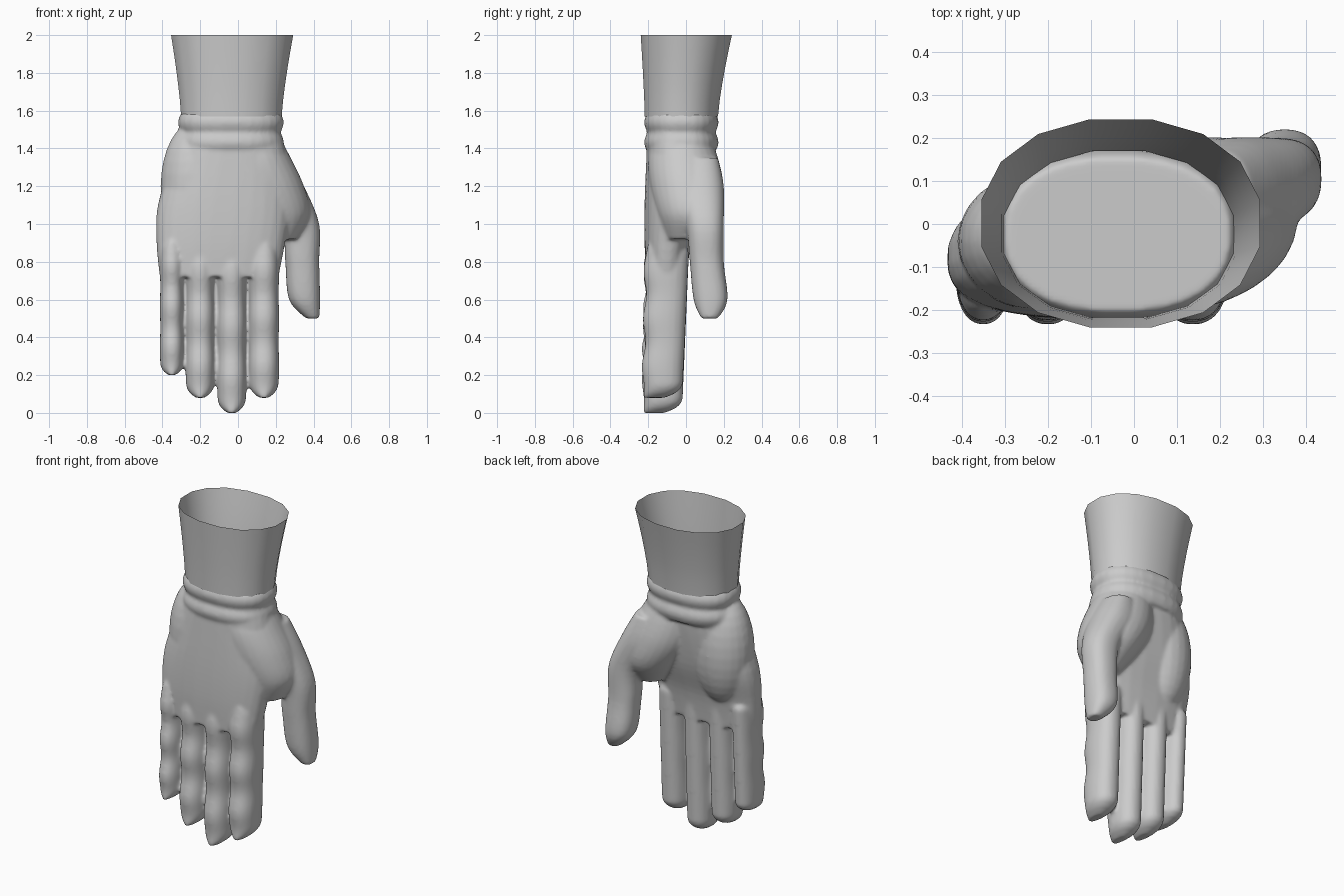
import bpy
import bmesh
import math
from mathutils import Matrix, Vector

default_cube = bpy.data.objects.get("Cube")
if default_cube:
    bpy.data.objects.remove(default_cube)

grey = bpy.data.materials.new("light_grey")
grey.use_nodes = True
grey.diffuse_color = (.6, .6, .6, 1)
grey.node_tree.nodes["Principled BSDF"].inputs["Base Color"].default_value = grey.diffuse_color


def fractions(count):
    """Evenly spaced values from zero to one."""
    return [step / count for step in range(count + 1)]


def smooth_rows(keys, count=5):
    """Fill in rows between the key cross-sections along a smooth curve."""
    keys = [Vector(key) for key in keys]
    padded = [keys[0]] + keys + [keys[-1]]
    rows = []
    for before, start, end, after in zip(padded, padded[1:], padded[2:], padded[3:]):
        leave, arrive = (end - before) / 2, (after - start) / 2
        for t in fractions(count)[:-1]:
            ease = t * t * (3 - 2 * t)
            rows.append(start.lerp(end, ease) + leave * t * (1 - t) ** 2
                        - arrive * t * t * (1 - t))
    return rows + [keys[-1]]


def rounded(value, power):
    return math.copysign(abs(value) ** power, value)


def loft(bm, rows, sides=28, power=.85, capped=True):
    """Skin rounded cross-sections given as height, left, right, back, palm."""
    rings = []
    for height, left, right, back, palm in rows:
        ring = []
        for side in range(sides):
            angle = math.tau * (side + .5) / sides
            across = rounded(math.cos(angle), power)
            depth = rounded(math.sin(angle), power)
            ring.append(bm.verts.new((
                (left + right + across * (right - left)) / 2,
                (back + palm + depth * (palm - back)) / 2,
                height)))
        rings.append(ring)
    for upper, lower in zip(rings, rings[1:]):
        for side in range(sides):
            previous = side - 1
            bm.faces.new((upper[previous], lower[previous], lower[side], upper[side]))
    if capped:
        bm.faces.new(rings[0])
        bm.faces.new(reversed(rings[-1]))


def add_object(bm, name):
    bmesh.ops.recalc_face_normals(bm, faces=bm.faces)
    mesh = bpy.data.meshes.new(name)
    bm.to_mesh(mesh)
    bm.free()
    mesh.shade_smooth()
    mesh.materials.append(grey)
    part = bpy.data.objects.new(name, mesh)
    bpy.context.collection.objects.link(part)
    return part


def add_finger(bm, centre, half_width, tip):
    """A finger that swells at its joints and rounds off at the tip."""
    root = .92
    length = root - tip
    rows = []
    for t in fractions(36):
        end = min(1, max(.05, min(t, 1 - t) * length / half_width))
        fullness = math.sqrt(1 - (1 - end) ** 2)
        joint = math.cos(math.tau * (t - .2) / .3)
        width = half_width * fullness * (1 + .02 * joint)
        back = -.217 - .008 * joint - .015 * t * t
        if t < .5:
            back += .03 * (1 - fullness)
        palm = .02 - .04 * t - .13 * (1 - fullness)
        rows.append((root - length * t, centre - width, centre + width, back, palm))
    loft(bm, rows, sides=20, power=.9)


hand = bmesh.new()

# Palm and back of the hand
loft(hand, smooth_rows([
    (1.5, -.29, .22, -.2, .13),
    (1.35, -.345, .26, -.21, .13),
    (1.1, -.425, .28, -.22, .09),
    (.9, -.432, .25, -.22, .03),
    (.72, -.415, .215, -.21, 0),
]), power=.8)

# Heel of the palm below the little finger
heel = Matrix.LocRotScale(Vector((-.23, -.04, 1.2)), None, Vector((.18, .16, .34)))
bmesh.ops.create_uvsphere(hand, u_segments=24, v_segments=16, radius=1, matrix=heel)

# Fleshy base that joins the thumb to the palm
loft(hand, smooth_rows([
    (1.48, -.1, .21, -.17, .12),
    (1.35, -.1, .28, -.2, .17),
    (1.2, -.06, .35, -.19, .2),
    (1.05, .04, .38, -.15, .19),
    (.92, .14, .31, -.1, .1),
]), power=1)

# Thumb
loft(hand, smooth_rows([
    (1.35, .1, .27, -.06, .17),
    (1.2, .11, .35, -.06, .2),
    (1, .23, .43, 0, .2),
    (.8, .25, .43, .02, .2),
    (.6, .27, .435, .04, .22),
    (.5, .36, .43, .08, .17),
]))

# Little, ring, middle and index fingers
add_finger(hand, centre=-.35, half_width=.063, tip=.2)
add_finger(hand, centre=-.2, half_width=.077, tip=.08)
add_finger(hand, centre=-.033, half_width=.077, tip=0)
add_finger(hand, centre=.137, half_width=.08, tip=.08)

# Two gathered folds around the wrist
folds = []
for t in fractions(16):
    bulge = .018 * abs(math.sin(math.tau * t))
    folds.append((1.59 - .21 * t, -.3 - bulge, .225 + bulge, -.204 - bulge, .155 + bulge))
loft(hand, folds)

# Merge the parts of the hand into one soft skin
glove = add_object(hand, "gloved_hand")
blend = glove.modifiers.new("blend_parts", "REMESH")
blend.mode = "VOXEL"
blend.voxel_size = .01
blend.use_smooth_shade = True
soften = glove.modifiers.new("soften", "SMOOTH")
soften.iterations = 8

# Open cuff that flares toward the top
cuff = bmesh.new()
flared = []
for t in fractions(5):
    flare = t ** 1.3
    flared.append((1.57 + .43 * t, -.306 - .054 * flare, .236 + .062 * flare,
                   -.222 - .022 * flare, .173 + .074 * flare))
loft(cuff, flared, sides=16, power=.92, capped=False)
add_object(cuff, "sleeve_cuff")
